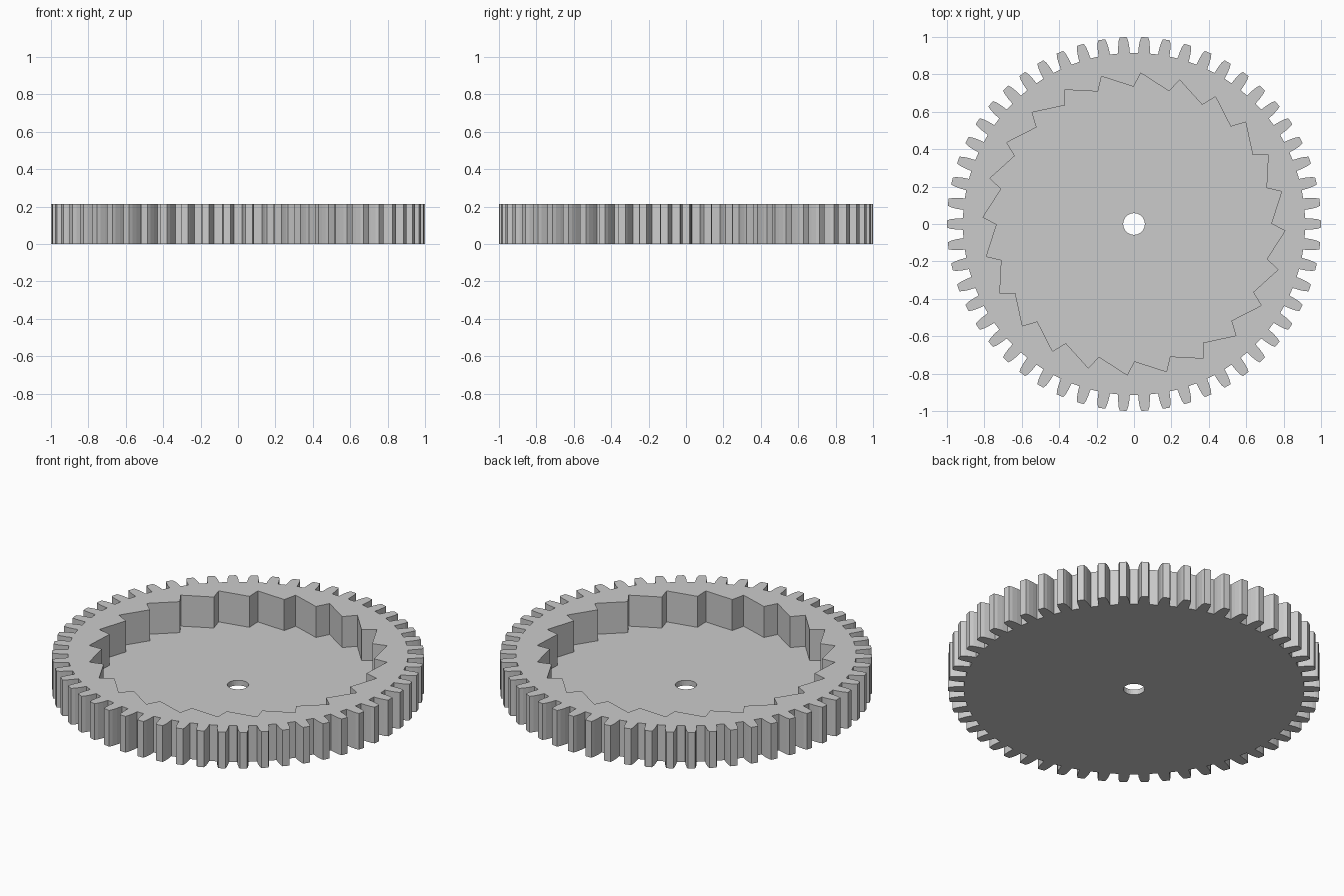
import bpy, bmesh
from math import cos, sin, pi, radians

cube = bpy.data.objects.get("Cube")
if cube:
    bpy.data.objects.remove(cube)

HEIGHT, FLOOR = 0.215, 0.031
GEAR_TEETH, RATCHET_TEETH, HOLE_SIDES = 54, 24, 32


def polar_ring(count, pattern, start=0.0):
    """Repeat a (radius, angle) pattern around the axis."""
    step = 2 * pi / count
    return [(r * cos(start + i * step + a), r * sin(start + i * step + a))
            for i in range(count) for r, a in pattern]


# Outlines: outer gear teeth, inner ratchet teeth, axle hole
flank = [(0.915, 0.034), (0.95, 0.031), (0.98, 0.026), (1.0, 0.019)]
tooth = [(r, -a) for r, a in flank] + [(1.0, 0)] + [(r, a) for r, a in reversed(flank)]
gear = polar_ring(GEAR_TEETH, tooth)
ratchet = polar_ring(RATCHET_TEETH, [(0.808, radians(-2.6)), (0.734, radians(0.2))])
hole = polar_ring(HOLE_SIDES, [(0.058, 0)])

bm = bmesh.new()


def loop(outline, z):
    verts = [bm.verts.new((x, y, z)) for x, y in outline]
    edges = [bm.edges.new((v, verts[i - 1])) for i, v in enumerate(verts)]
    return verts, edges


def wall(low, high):
    a, b = low[0], high[0]
    for i in range(len(a)):
        bm.faces.new((a[i - 1], a[i], b[i], b[i - 1]))


def cap(outer, inner, up):
    bmesh.ops.triangle_fill(bm, use_beauty=True, use_dissolve=False,
                            edges=outer[1] + inner[1], normal=(0, 0, up))


gear_low, gear_high = loop(gear, 0), loop(gear, HEIGHT)
ratchet_low, ratchet_high = loop(ratchet, FLOOR), loop(ratchet, HEIGHT)
hole_low, hole_high = loop(hole, 0), loop(hole, FLOOR)

# Rim top, recessed floor and underside
cap(gear_high, ratchet_high, 1)
cap(ratchet_low, hole_high, 1)
cap(gear_low, hole_low, -1)

# Toothed walls and axle bore
wall(gear_low, gear_high)
wall(ratchet_low, ratchet_high)
wall(hole_low, hole_high)
bmesh.ops.recalc_face_normals(bm, faces=bm.faces[:])

mesh = bpy.data.meshes.new("ratchet_gear")
bm.to_mesh(mesh)
bm.free()
gear_obj = bpy.data.objects.new("ratchet_gear", mesh)
bpy.context.collection.objects.link(gear_obj)

# Plain grey finish
grey = bpy.data.materials.new("light grey")
grey.use_nodes = True
colour = (0.6, 0.6, 0.6, 1)
grey.diffuse_color = colour
grey.node_tree.nodes["Principled BSDF"].inputs["Base Color"].default_value = colour
mesh.materials.append(grey)
